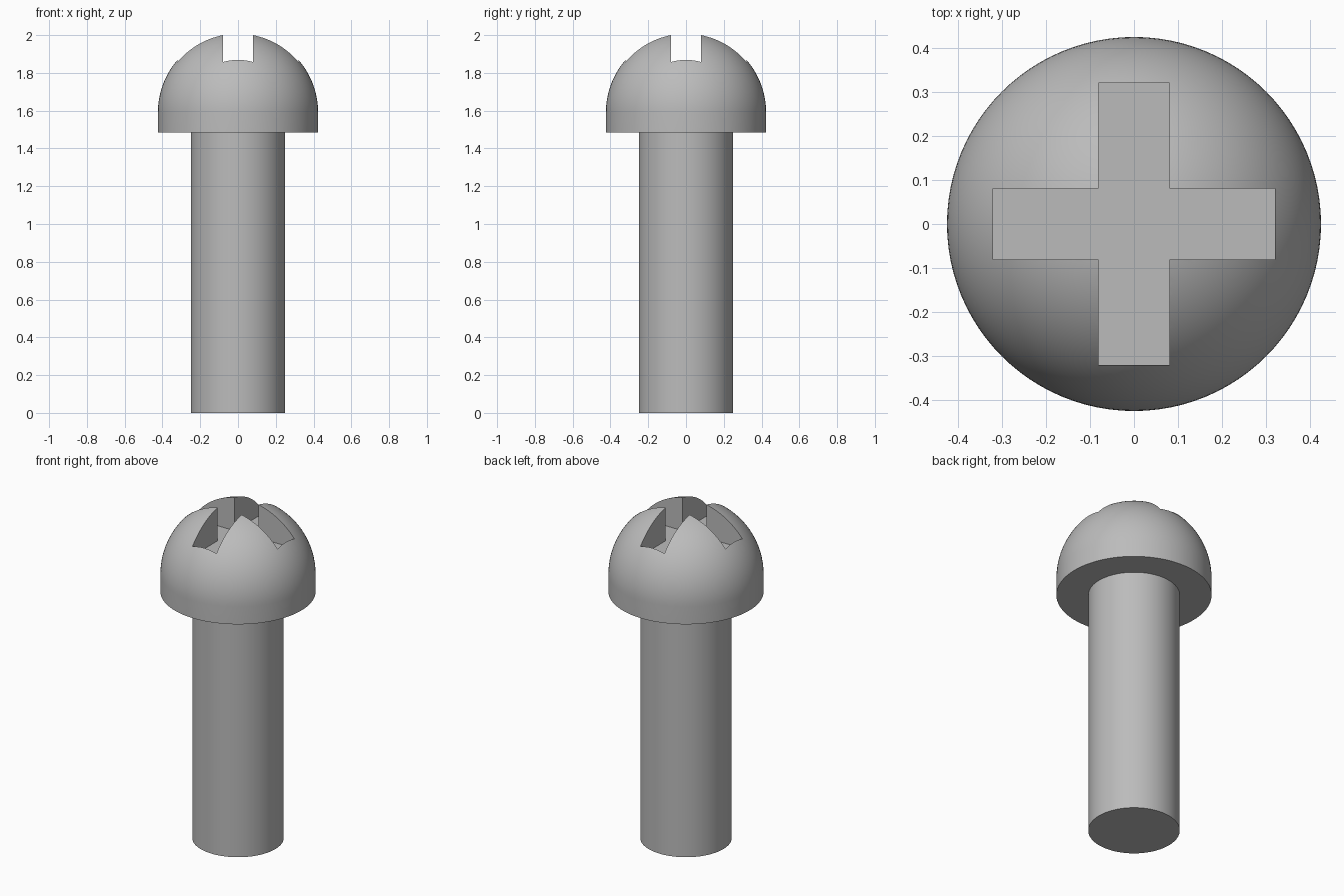
import bpy, math

cube = bpy.data.objects.get("Cube")
if cube:
    bpy.data.objects.remove(cube, do_unlink=True)

SEGMENTS = 96
SHAFT_R, HEAD_R = 0.25, 0.424
HEAD_Z, DOME_Z = 1.485, 1.591
SLOT_HALF, SLOT_REACH, SLOT_FLOOR = 0.08, 0.32, 1.8

steel = bpy.data.materials.new("grey steel")
steel.use_nodes = True
grey = (0.5, 0.5, 0.5, 1)
steel.diffuse_color = grey
steel.node_tree.nodes["Principled BSDF"].inputs["Base Color"].default_value = grey


def new_object(name, verts, faces):
    mesh = bpy.data.meshes.new(name)
    mesh.from_pydata(verts, [], faces)
    mesh.materials.append(steel)
    obj = bpy.data.objects.new(name, mesh)
    bpy.context.collection.objects.link(obj)
    return obj


def lathe(name, profile, apex=None):
    """Spin (radius, z) rings around z; close with a flat cap or an apex."""
    n = SEGMENTS
    verts = [(r * math.cos(math.tau * i / n), r * math.sin(math.tau * i / n), z)
             for r, z in profile for i in range(n)]
    faces = [(k * n + i, k * n + (i + 1) % n, (k + 1) * n + (i + 1) % n, (k + 1) * n + i)
             for k in range(len(profile) - 1) for i in range(n)]
    faces.append(tuple(reversed(range(n))))
    top = (len(profile) - 1) * n
    if apex is None:
        faces.append(tuple(range(top, top + n)))
    else:
        verts.append((0, 0, apex))
        faces += [(top + i, top + (i + 1) % n, len(verts) - 1) for i in range(n)]
    return new_object(name, verts, faces)


def smooth(obj):
    bpy.ops.object.select_all(action="DESELECT")
    obj.select_set(True)
    bpy.context.view_layer.objects.active = obj
    bpy.ops.object.shade_smooth_by_angle(angle=math.radians(30))


# Plain round shaft
shaft = lathe("shaft", [(SHAFT_R, 0), (SHAFT_R, HEAD_Z)])
smooth(shaft)

# Domed head with a short straight rim
rings = 32
dome = [(HEAD_R * math.cos(math.pi / 2 * k / rings),
         DOME_Z + HEAD_R * math.sin(math.pi / 2 * k / rings)) for k in range(rings)]
head = lathe("head", [(HEAD_R, HEAD_Z)] + dome, apex=DOME_Z + HEAD_R)

# Cross-shaped prism that cuts the drive slot
a, b = SLOT_HALF, SLOT_REACH
quarter = [(b, -a), (b, a), (a, a)]
outline = []
for _ in range(4):
    outline += quarter
    quarter = [(-y, x) for x, y in quarter]
n = len(outline)
verts = [(x, y, z) for z in (SLOT_FLOOR, 2.2) for x, y in outline]
faces = [tuple(reversed(range(n))), tuple(range(n, 2 * n))]
faces += [(i, (i + 1) % n, n + (i + 1) % n, n + i) for i in range(n)]
cutter = new_object("slot_cutter", verts, faces)

cut = head.modifiers.new("cross slot", "BOOLEAN")
cut.operation = "DIFFERENCE"
cut.solver = "EXACT"
cut.object = cutter
bpy.context.view_layer.objects.active = head
bpy.ops.object.modifier_apply(modifier=cut.name)
bpy.data.objects.remove(cutter, do_unlink=True)
smooth(head)
